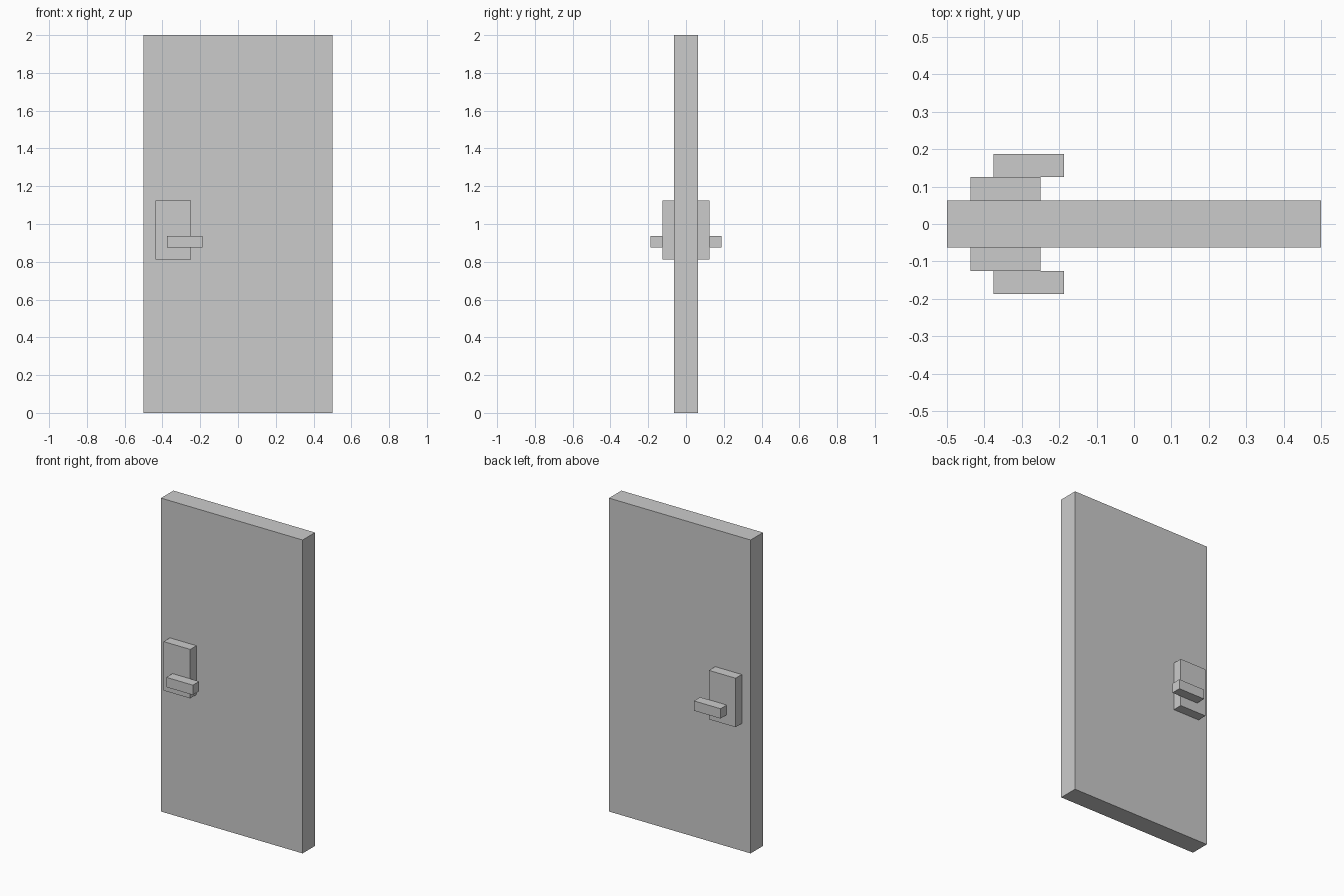
import bpy

if "Cube" in bpy.data.objects:
    bpy.data.objects.remove(bpy.data.objects["Cube"])

U = 1 / 16  # grid step of the model


def box(name, lo, hi):
    """Box between two corners, given in grid steps."""
    bpy.ops.mesh.primitive_cube_add(
        size=1, location=[(a + b) / 2 * U for a, b in zip(lo, hi)])
    ob = bpy.context.object
    ob.name = name
    ob.scale = [(b - a) * U for a, b in zip(lo, hi)]
    bpy.ops.object.transform_apply(location=False, rotation=False, scale=True)
    return ob


# Door slab
box("door_panel", (-8, -1, 0), (8, 1, 32))

# Lock plate and lever on both faces
for side, s in (("front", -1), ("back", 1)):
    y0, y1 = sorted((s * 1, s * 2))
    box(side + "_lock_plate", (-7, y0, 13), (-4, y1, 18))
    y0, y1 = sorted((s * 2, s * 3))
    box(side + "_lever", (-6, y0, 14), (-3, y1, 15))
